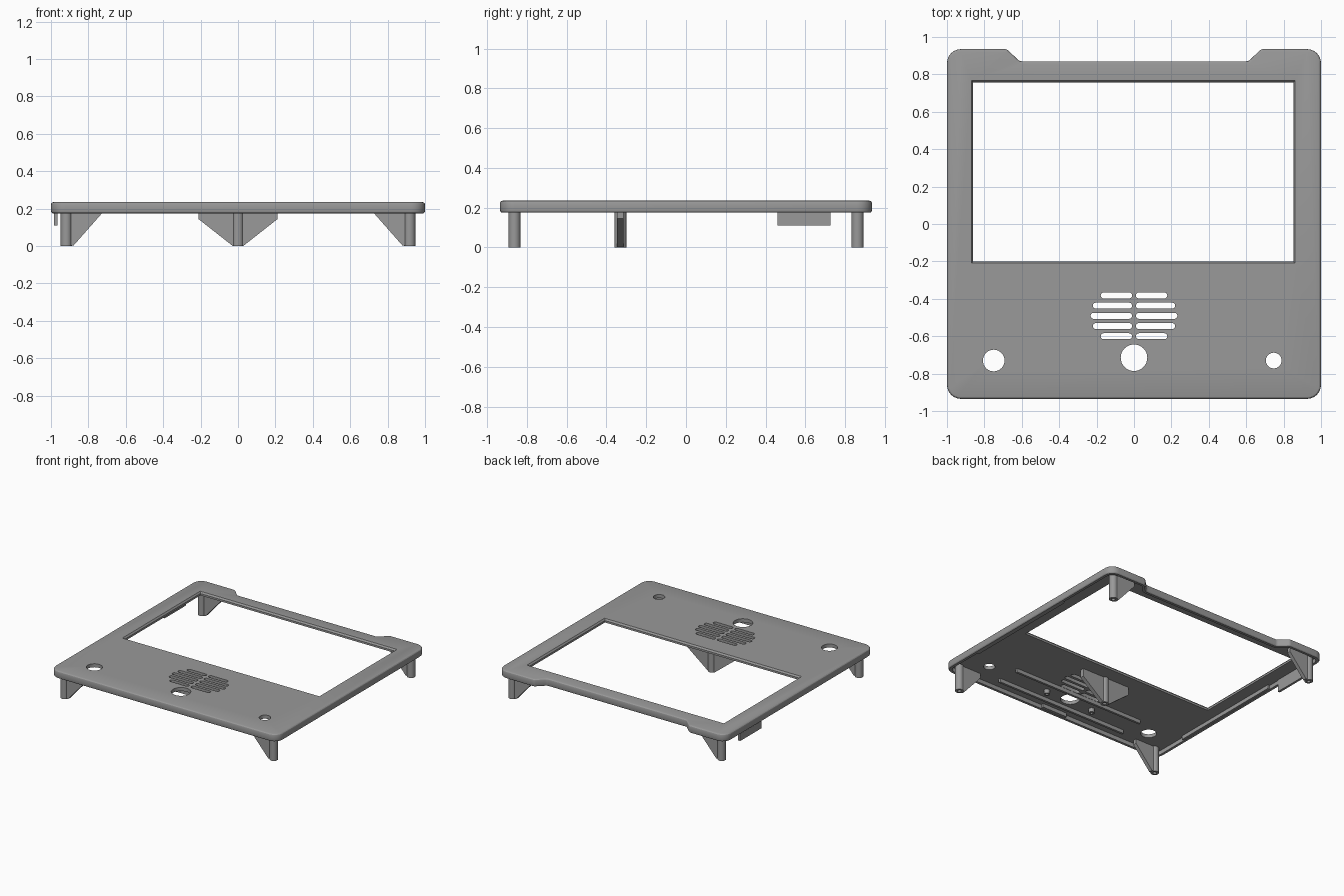
import bpy, bmesh, math
from mathutils import Vector

if "Cube" in bpy.data.objects:
    bpy.data.objects.remove(bpy.data.objects["Cube"])

grey = bpy.data.materials.new("plastic grey")
grey.diffuse_color = (0.32, 0.32, 0.32, 1)
grey.use_nodes = True
grey.node_tree.nodes["Principled BSDF"].inputs["Base Color"].default_value = grey.diffuse_color


def finish(name, bm):
    bmesh.ops.recalc_face_normals(bm, faces=bm.faces)
    me = bpy.data.meshes.new(name)
    bm.to_mesh(me)
    bm.free()
    me.materials.append(grey)
    ob = bpy.data.objects.new(name, me)
    bpy.context.collection.objects.link(ob)
    return ob


def loft(bm, rings):
    """Closed solid through a stack of (points, z) rings."""
    loops = [[bm.verts.new((p[0], p[1], z)) for p in pts] for pts, z in rings]
    n = len(loops[0])
    for a, b in zip(loops, loops[1:]):
        for i in range(n):
            j = (i + 1) % n
            bm.faces.new((a[i], a[j], b[j], b[i]))
    bm.faces.new(loops[0])
    bm.faces.new(loops[-1][::-1])


def circle(x, y, r, n=32):
    return [(x + r * math.cos(2 * math.pi * i / n), y + r * math.sin(2 * math.pi * i / n))
            for i in range(n)]


def rect(x0, x1, y0, y1):
    return [(x0, y0), (x1, y0), (x1, y1), (x0, y1)]


def slot(x0, x1, y, r, n=8):
    arc = [math.pi * i / n - math.pi / 2 for i in range(n + 1)]
    return ([(x1 - r + r * math.cos(a), y + r * math.sin(a)) for a in arc]
            + [(x0 + r - r * math.cos(a), y - r * math.sin(a)) for a in arc])


def outline(inset, steps=6):
    """Panel outline with rounded corners, moved inward by inset."""
    half = [(1, -0.935, .075), (1, 0.935, .075), (0.68, 0.935, .03), (0.612, 0.87, .03)]
    corners = half + [(-x, y, r) for x, y, r in reversed(half)]
    n, pts = len(corners), []
    for i, (x, y, r) in enumerate(corners):
        p = Vector((x, y))
        d0 = (p - Vector(corners[i - 1][:2])).normalized()
        d1 = (Vector(corners[(i + 1) % n][:2]) - p).normalized()
        turn = math.atan2(d0.x * d1.y - d0.y * d1.x, d0.dot(d1))
        s = math.copysign(1, turn)
        n0, n1 = Vector((-d0.y, d0.x)), Vector((-d1.y, d1.x))
        centre = p + (n0 + n1) / (1 + n0.dot(n1)) * r * s
        rad = max(r - s * inset, 0.004)
        a0 = math.atan2(-n0.y * s, -n0.x * s)
        for k in range(steps + 1):
            a = a0 + turn * k / steps
            pts.append((centre.x + rad * math.cos(a), centre.y + rad * math.sin(a)))
    return pts


TOP, LOW, CEIL = 0.235, 0.175, 0.207

# Panel: rounded tray, hollow underneath with a thin rim
bm = bmesh.new()
profile = [(.014, TOP), (.007, .233), (.002, .228), (0, .221), (0, .188),
           (.002, .181), (.008, LOW), (.028, LOW), (.028, CEIL)]
loft(bm, [(outline(d), z) for d, z in profile])
panel = finish("front_panel", bm)

# Cutter: screen window, speaker slots and button holes
bm = bmesh.new()
w = (-0.86, 0.852, -0.2, 0.757)
c = 0.01
wide = (w[0] - c, w[1] + c, w[2] - c, w[3] + c)
loft(bm, [(rect(*w), 0.1), (rect(*w), 0.222), (rect(*wide), TOP + 0.001), (rect(*wide), 0.3)])
for row, reach in enumerate((.178, .22, .232, .22, .178)):
    y = -0.382 - 0.0545 * row
    for x0, x1 in ((-reach, -0.01), (0.01, reach)):
        pts = slot(x0, x1, y, 0.016)
        loft(bm, [(pts, 0.1), (pts, 0.3)])
for x, y, r in ((-0.75, -0.73, .058), (0, -0.715, .071), (0.747, -0.73, .042)):
    pts = circle(x, y, r)
    loft(bm, [(pts, 0.1), (pts, 0.3)])
cutter = finish("opening_cutter", bm)
cutter.hide_render = True
mod = panel.modifiers.new("openings", 'BOOLEAN')
mod.operation, mod.solver, mod.object = 'DIFFERENCE', 'EXACT', cutter
bpy.context.view_layer.objects.active = panel
bpy.ops.object.modifier_apply(modifier=mod.name)
bpy.data.objects.remove(cutter)


def post(name, x, y, r, z0, bore):
    """Round post with a screw hole in its lower end."""
    bm = bmesh.new()
    loft(bm, [(circle(x, y, r, 24), CEIL + .005), (circle(x, y, r, 24), z0),
              (circle(x, y, bore, 24), z0), (circle(x, y, bore, 24), z0 + 0.06)])
    return finish(name, bm)


def fin(name, pts, y, t):
    """Vertical plate drawn in x and z, of thickness t."""
    bm = bmesh.new()
    a = [bm.verts.new((x, y - t / 2, z)) for x, z in pts]
    f = bm.faces.new(a)
    ext = bmesh.ops.extrude_face_region(bm, geom=[f])
    bmesh.ops.translate(bm, vec=(0, t, 0),
                        verts=[v for v in ext['geom'] if isinstance(v, bmesh.types.BMVert)])
    return finish(name, bm)


def box(name, x0, x1, y0, y1, z0, z1):
    bm = bmesh.new()
    loft(bm, [(rect(x0, x1, y0, y1), z0), (rect(x0, x1, y0, y1), z1)])
    return finish(name, bm)


# Corner posts with sloped gussets
for sx in (-1, 1):
    for sy in (-1, 1):
        y = 0.862 * sy
        post("corner_post", 0.918 * sx, y, 0.03, 0, 0.014)
        fin("corner_gusset", [(sx * x, z) for x, z in
            ((.895, .002), (.88, .002), (.73, .172), (.73, CEIL + .004), (.895, CEIL + .004))], y, 0.03)

# Centre post with a gusset on each side
post("centre_post", 0, -0.33, 0.03, 0, 0.014)
for sx in (-1, 1):
    fin("centre_gusset", [(sx * x, z) for x, z in
        ((.02, .002), (.03, .002), (.212, .145), (.212, CEIL + .004), (.02, CEIL + .004))], -0.33, 0.032)

# Side clip tab
box("clip_tab", -0.984, -0.966, 0.46, 0.725, 0.11, CEIL)

# Underside ribs, small bosses and rim blocks
for y in (-0.627, -0.815):
    box("button_rib", -0.58, 0.58, y - .009, y + .009, 0.178, CEIL + .004)
for sx in (-1, 1):
    post("button_boss", 0.21 * sx, -0.725, 0.022, LOW, 0.01)
    a, b = sorted((0.955 * sx, 0.975 * sx))
    box("side_rib", a, b, -0.6, 0.36, 0.177, CEIL + .004)
box("front_block", -0.11, 0.11, -0.91, -0.885, 0.177, CEIL + .004)

# Smooth round walls, keep edges sharp
bpy.ops.object.select_all(action='SELECT')
bpy.ops.object.shade_smooth_by_angle(angle=math.radians(24))
